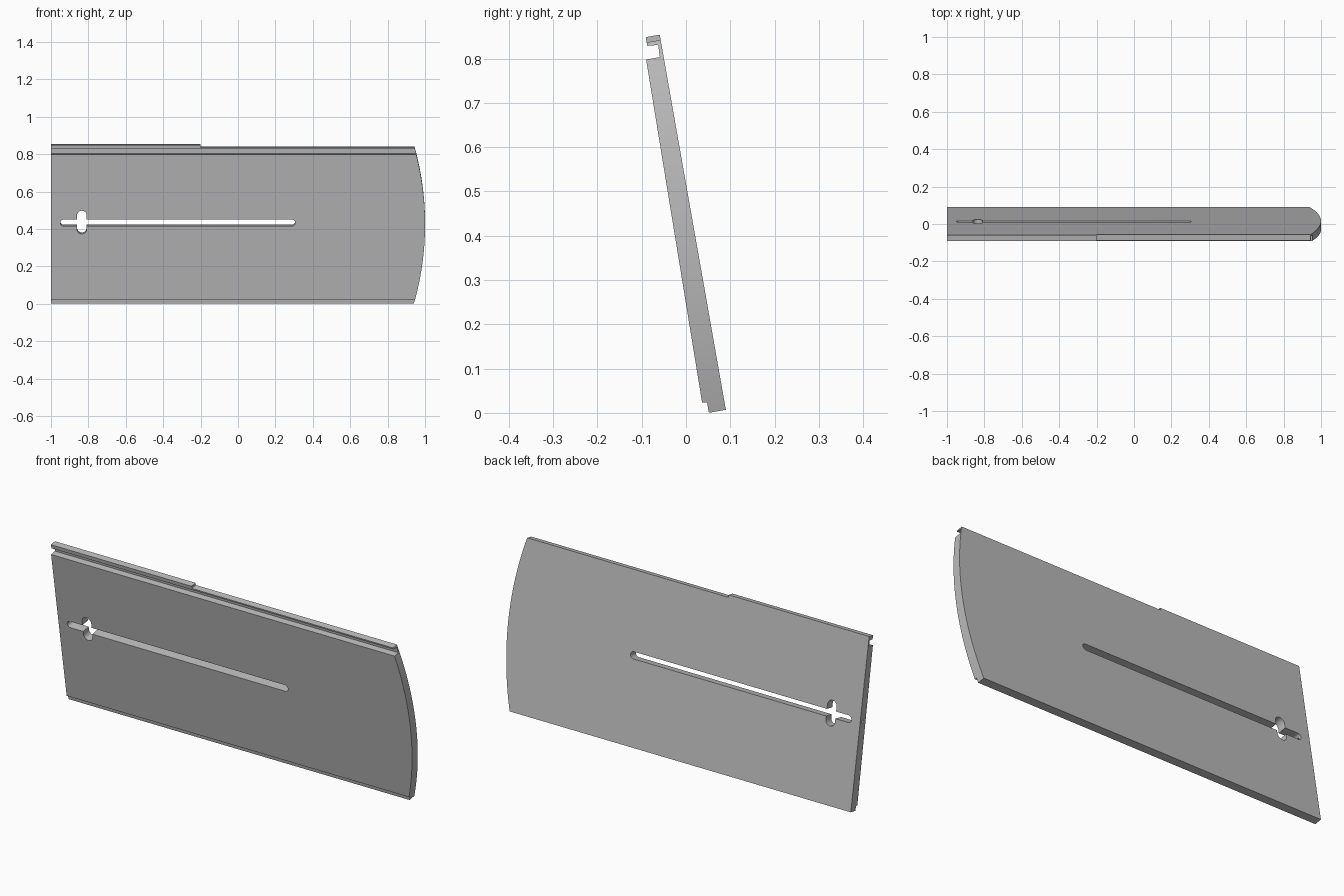
import bpy, bmesh
from math import sin, cos, pi, radians, sqrt
from mathutils import Matrix

if "Cube" in bpy.data.objects:
    bpy.data.objects.remove(bpy.data.objects["Cube"])

grey = bpy.data.materials.new("plain grey")
grey.use_nodes = True
colour = (0.5, 0.5, 0.5, 1)
grey.diffuse_color = colour
grey.node_tree.nodes["Principled BSDF"].inputs["Base Color"].default_value = colour


def prism(name, points, offset):
    """Extrude a closed outline of 3D points along an offset."""
    bm = bmesh.new()
    face = bm.faces.new([bm.verts.new(p) for p in points])
    new = bmesh.ops.extrude_face_region(bm, geom=[face])["geom"]
    bmesh.ops.translate(bm, vec=offset,
                        verts=[v for v in new if isinstance(v, bmesh.types.BMVert)])
    bmesh.ops.recalc_face_normals(bm, faces=bm.faces)
    mesh = bpy.data.meshes.new(name)
    bm.to_mesh(mesh)
    bm.free()
    mesh.materials.append(grey)
    obj = bpy.data.objects.new(name, mesh)
    bpy.context.collection.objects.link(obj)
    return obj


def capsule(cx, cy, half_x, half_y):
    """Rounded slot outline, long in x or in y."""
    r, n = min(half_x, half_y), 12
    dx, dy = half_x - r, half_y - r
    start = -pi / 2 if dx > dy else 0
    pts = []
    for side in (1, -1):
        for i in range(n + 1):
            a = start + pi * i / n + (pi if side < 0 else 0)
            pts.append((cx + side * dx + r * cos(a), cy + side * dy + r * sin(a), -0.1))
    return pts


# Panel section: x along the panel, y up its face, z through its thickness
section = [(0, 0), (0, .039), (.024, .039), (.025, .05), (.81, .04), (.81, .0085),
           (.838, .0075), (.840, .032), (.860, .032), (.860, 0)]
panel = prism("panel", [(-1, u, v) for u, v in section], (2, 0, 0))

# Outline with the bowed end and the stepped top lip
radius, mid, lip = 1.57, .43, .848
outline = [(-1.1, -.1)]
for i in range(33):
    u = -.01 + (lip + .01) * i / 32
    outline.append((1 - radius + sqrt(radius ** 2 - (u - mid) ** 2), u))
outline = [(-1.1, -.01)] + outline[1:] + [(-.2, lip), (-.2, .9), (-1.1, .9)]
thick = (0, 0, .3)
outline_cutter = prism("outline_cutter", [(x, u, -.1) for x, u in outline], thick)

# Long slot, its upright cross slot and the small hole through the end
slot_u = .44
long_cutter = prism("long_slot_cutter", capsule(-.322, slot_u, .628, .0175), thick)
cross_cutter = prism("cross_slot_cutter", capsule(-.835, slot_u + .003, .026, .063), thick)
hole = [(-1.1, slot_u + .008 * cos(pi * i / 8), .022 + .008 * sin(pi * i / 8))
        for i in range(16)]
hole_cutter = prism("end_hole_cutter", hole, (.18, 0, 0))

cutters = [(outline_cutter, 'INTERSECT'), (long_cutter, 'DIFFERENCE'),
           (cross_cutter, 'DIFFERENCE'), (hole_cutter, 'DIFFERENCE')]
for cutter, operation in cutters:
    cutter.hide_render = True
    mod = panel.modifiers.new(cutter.name, 'BOOLEAN')
    mod.object, mod.operation, mod.solver = cutter, operation, 'EXACT'

# Bake the cuts and drop the cutters
bpy.context.view_layer.update()
graph = bpy.context.evaluated_depsgraph_get()
baked = bpy.data.meshes.new_from_object(panel.evaluated_get(graph))
panel.modifiers.clear()
panel.data = baked
for cutter, _ in cutters:
    bpy.data.objects.remove(cutter)

# Lean the panel forward onto the ground
panel.data.transform(Matrix.Translation((0, .09, .007)) @ Matrix.Rotation(radians(100), 4, 'X'))
bpy.ops.object.select_all(action='DESELECT')
panel.select_set(True)
bpy.context.view_layer.objects.active = panel
bpy.ops.object.shade_smooth_by_angle(angle=radians(30))
